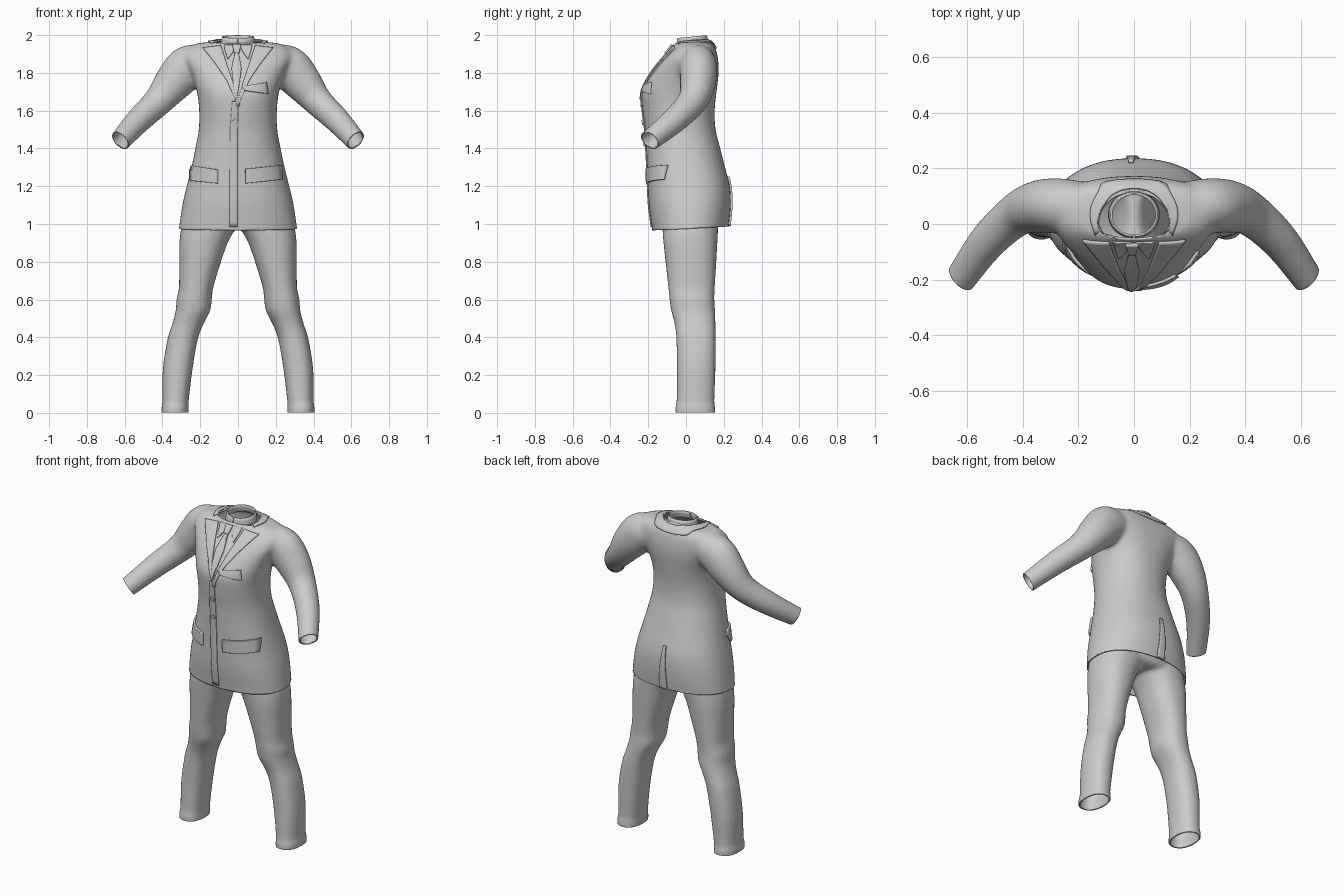
import bpy, bmesh, math
from math import sin, cos, pi, radians
from mathutils import Vector
from mathutils.bvhtree import BVHTree

if "Cube" in bpy.data.objects:
    bpy.data.objects.remove(bpy.data.objects["Cube"])


def spline(rows, sub=5):
    """Catmull-Rom through rows of numbers."""
    out, n = [], len(rows)
    for i in range(n - 1):
        p = [rows[max(i - 1, 0)], rows[i], rows[i + 1], rows[min(i + 2, n - 1)]]
        for k in range(sub):
            t = k / sub
            out.append([0.5 * (2 * b + (c - a) * t + (2 * a - 5 * b + 4 * c - d) * t * t
                               + (3 * b - a - 3 * c + d) * t ** 3) for a, b, c, d in zip(*p)])
    return out + [list(rows[-1])]


def loft(bm, rings):
    vs = [[bm.verts.new(p) for p in r] for r in rings]
    n, faces = len(vs[0]), []
    for a, b in zip(vs, vs[1:]):
        for i in range(n):
            faces.append(bm.faces.new((a[i], a[(i + 1) % n], b[(i + 1) % n], b[i])))
    faces += [bm.faces.new(vs[0][::-1]), bm.faces.new(vs[-1])]
    bmesh.ops.recalc_face_normals(bm, faces=faces)


def oval(z, x0, x1, yf, yb, e=2.2, n=40):
    cx, rx, cy, ry = (x0 + x1) / 2, (x1 - x0) / 2, (yf + yb) / 2, (yb - yf) / 2
    f = lambda v: math.copysign(abs(v) ** (2 / e), v)
    return [(cx + rx * f(cos(2 * pi * i / n)), cy + ry * f(sin(2 * pi * i / n)), z) for i in range(n)]


def tube(bm, rows, sx, n=24):
    """Sleeve along a path: x, y, z, radius, depth factor."""
    pts = [(Vector((sx * x, y, z)), r, d) for x, y, z, r, d in spline(rows)]
    rings = []
    for i, (p, r, d) in enumerate(pts):
        t = (pts[min(i + 1, len(pts) - 1)][0] - pts[max(i - 1, 0)][0]).normalized()
        u = t.cross(Vector((0, 1, 0))).normalized()
        v = t.cross(u)
        rings.append([p + r * (u * cos(2 * pi * k / n) + v * d * sin(2 * pi * k / n)) for k in range(n)])
    loft(bm, rings)


def finish(name, bm, thick, offset):
    me = bpy.data.meshes.new(name)
    bm.to_mesh(me)
    ob = bpy.data.objects.new(name, me)
    bpy.context.collection.objects.link(ob)
    if thick:
        m = ob.modifiers.new("cloth", 'SOLIDIFY')
        m.thickness, m.offset = thick, offset
    bpy.ops.object.select_all(action='DESELECT')
    ob.select_set(True)
    bpy.context.view_layer.objects.active = ob
    bpy.ops.object.shade_smooth_by_angle(angle=radians(40))
    return ob


def fuse(name, bm, cuts, smooth, thick=0.008):
    """Melt overlapping solids together, trim the openings, give cloth thickness."""
    tmp = finish(name + "_solid", bm, 0, 0)
    m = tmp.modifiers.new("r", 'REMESH')
    m.mode, m.voxel_size = 'VOXEL', 0.012
    s = tmp.modifiers.new("s", 'SMOOTH')
    s.factor, s.iterations = 0.5, smooth
    dg = bpy.context.evaluated_depsgraph_get()
    me = bpy.data.meshes.new_from_object(tmp.evaluated_get(dg))
    bpy.data.objects.remove(tmp)
    out = bmesh.new()
    out.from_mesh(me)
    for co, no, test in cuts:
        fs = [f for f in out.faces if all(test(v.co) for v in f.verts)]
        es = {e for f in fs for e in f.edges}
        vs = {v for f in fs for v in f.verts}
        bmesh.ops.bisect_plane(out, geom=fs + list(es) + list(vs), plane_co=co,
                               plane_no=no, clear_outer=True)
    tree = BVHTree.FromBMesh(out)
    finish(name, out, thick, -1)
    return tree


# Jacket body: z, half width, front y, back y, squareness
body = [(.90, .318, -.175, .215, 2.3), (.97, .314, -.18, .225, 2.3), (1.1, .295, -.197, .237, 2.3),
        (1.2, .272, -.202, .232, 2.3), (1.3, .247, -.206, .207, 2.3), (1.4, .226, -.211, .182, 2.2),
        (1.5, .208, -.217, .157, 2.2), (1.6, .206, -.23, .152, 2.2), (1.7, .218, -.232, .162, 2.3),
        (1.8, .25, -.18, .173, 2.5), (1.87, .285, -.125, .17, 2.6), (1.92, .28, -.083, .16, 2.6),
        (1.955, .22, -.058, .142, 2.4), (1.972, .11, -.045, .118, 2.1), (2.03, .088, -.04, .108, 2)]
sleeve = [(.18, .06, 1.855, .095, .95), (.265, .065, 1.83, .115, .87), (.34, .063, 1.75, .104, .92),
          (.42, .035, 1.652, .08, 1), (.525, -.06, 1.55, .069, 1), (.618, -.187, 1.447, .058, 1),
          (.648, -.23, 1.414, .057, 1)]
bm = bmesh.new()
loft(bm, [oval(z, -w, w, f, b, e) for z, w, f, b, e in spline(body)])
for s in (1, -1):
    tube(bm, sleeve, s)
cuts = [((0, 0, .975), (0, .05, -1), lambda v: v.z < 1.1),
        ((0, .03, 1.968), (0, -.12, 1), lambda v: v.z > 1.9)]
for s in (1, -1):
    cuts.append(((s * .622, -.195, 1.447), (s * .6, -.55, -.55), lambda v, s=s: v.x * s > .45))
skin = fuse("jacket", bm, cuts, 12)

# Trousers: z, inner x, outer x, front y, back y
leg = [(-.05, .263, .404, -.055, .153), (.02, .262, .405, -.057, .155), (.035, .262, .405, -.057, .155),
       (.055, .262, .4, -.05, .15), (.23, .241, .398, -.048, .156), (.39, .213, .373, -.051, .158),
       (.47, .183, .348, -.06, .156), (.54, .148, .33, -.078, .154), (.6, .139, .325, -.087, .15),
       (.66, .132, .313, -.093, .152), (.76, .103, .311, -.104, .158), (.9, .055, .31, -.119, .166),
       (.98, .012, .3, -.125, .17), (1.05, .005, .28, -.13, .175)]
hips = [(.975, .2, -.08, .13), (1.0, .27, -.125, .17), (1.1, .27, -.15, .185), (1.25, .235, -.16, .18)]
bm = bmesh.new()
for s in (1, -1):
    loft(bm, [[(s * x, y, zz) for x, y, zz in oval(z, a, b, f, k, 2.3)] for z, a, b, f, k in spline(leg)])
loft(bm, [oval(z, -w, w, f, b) for z, w, f, b in spline(hips)])
fuse("trousers", bm, [((0, 0, .002), (0, 0, -1), lambda v: v.z < .1),
                      ((0, 0, 1.15), (0, 0, 1), lambda v: v.z > 1.1)], 4)


def along(pts, t):
    f = t * (len(pts) - 1)
    i = min(int(f), len(pts) - 2)
    return Vector(pts[i]).lerp(Vector(pts[i + 1]), f - i)


def grid(name, nu, nv, fn, thick):
    bm = bmesh.new()
    vs = [[bm.verts.new(fn(i / nu, j / nv)) for i in range(nu + 1)] for j in range(nv + 1)]
    for a, b in zip(vs, vs[1:]):
        for i in range(nu):
            bm.faces.new((a[i], a[i + 1], b[i + 1], b[i]))
    return finish(name, bm, thick, 0)


def panel(name, left, right, thick=.008, lift=.004, side=-1, sx=1, nu=8, nv=24):
    """Cloth patch between two (x, z) edges, laid on the jacket front or back."""
    def fn(u, v):
        p = along(left, v).lerp(along(right, v), u)
        hit, no, *_ = skin.ray_cast(Vector((sx * p.x, side, p.y)), Vector((0, -side, 0)))
        if hit is None:
            hit, no, *_ = skin.find_nearest(Vector((sx * p.x, side * .05, p.y)))
        return hit + no * lift
    return grid(name, nu, nv, fn, thick)


# Lapels and shirt collar points
for s, tag in ((1, "left"), (-1, "right")):
    panel("lapel_" + tag, [(.09, 1.942), (.064, 1.86), (.034, 1.77), (-.012, 1.63)],
          [(.185, 1.93), (.125, 1.855), (.06, 1.76), (-.002, 1.62)], .008, .004, sx=s)
    panel("shirt_collar_point_" + tag, [(.008, 1.945), (.022, 1.915), (.05, 1.875)],
          [(.075, 1.945), (.068, 1.915), (.056, 1.872)], .008, .003, sx=s)

# Tie with knot
panel("tie", [(-.026, 1.94), (-.018, 1.895), (-.034, 1.82), (-.025, 1.74), (-.012, 1.66)],
      [(.012, 1.94), (.004, 1.895), (.018, 1.82), (.008, 1.74), (-.008, 1.66)], .012, .005)
panel("tie_knot", [(-.03, 1.943), (-.02, 1.897)], [(.016, 1.943), (.006, 1.897)], .012, .01, nv=6)

# Front overlap, pockets, back vent
panel("front_placket", [(-.03, 1.65), (-.042, 1.5), (-.045, .985)],
      [(0, 1.65), (-.002, 1.5), (-.002, .985)], .006, .003, nu=4, nv=40)
panel("hip_pocket_flap_right", [(-.25, 1.31), (-.247, 1.228)], [(-.105, 1.288), (-.105, 1.215)], .014, .005)
panel("hip_pocket_flap_left", [(.038, 1.292), (.04, 1.215)], [(.225, 1.312), (.227, 1.235)], .014, .005)
panel("breast_pocket", [(.02, 1.725), (.035, 1.705)], [(.148, 1.748), (.156, 1.688)], .012, .004)
panel("back_vent", [(-.02, 1.25), (-.03, .99)], [(-.002, 1.25), (.022, .99)], .01, .005, side=1, nu=5)

# Buttons
for i, z in enumerate((1.54, 1.425)):
    hit, no, *_ = skin.ray_cast(Vector((-.017, -1, z)), Vector((0, 1, 0)))
    bpy.ops.mesh.primitive_cylinder_add(vertices=20, radius=.013, depth=.01, location=hit + no * .008,
                                        rotation=no.to_track_quat('Z', 'Y').to_euler())
    bpy.context.object.name = "button_%d" % (i + 1)
    bpy.ops.object.shade_smooth_by_angle(angle=radians(40))


# Jacket collar wrapping the back of the neck
def jacket_collar(u, v):
    a = radians(-30 + 240 * v)
    p = Vector(((.105 + .05 * u) * cos(a), .035 + (.085 + .035 * u) * sin(a), 1.962 - .035 * u))
    hit, no, *_ = skin.find_nearest(p)
    return hit + no * .004


grid("jacket_collar", 6, 40, jacket_collar, .008)


# Standing shirt collar, dipping at the throat
def shirt_collar(u, v):
    a = radians(-88 + 356 * v)
    y = .033 + (.083 - .008 * u) * sin(a)
    return Vector(((.09 - .009 * u) * cos(a), y, 1.942 + .046 * u + .1 * y))


grid("shirt_collar", 3, 48, shirt_collar, .007)
